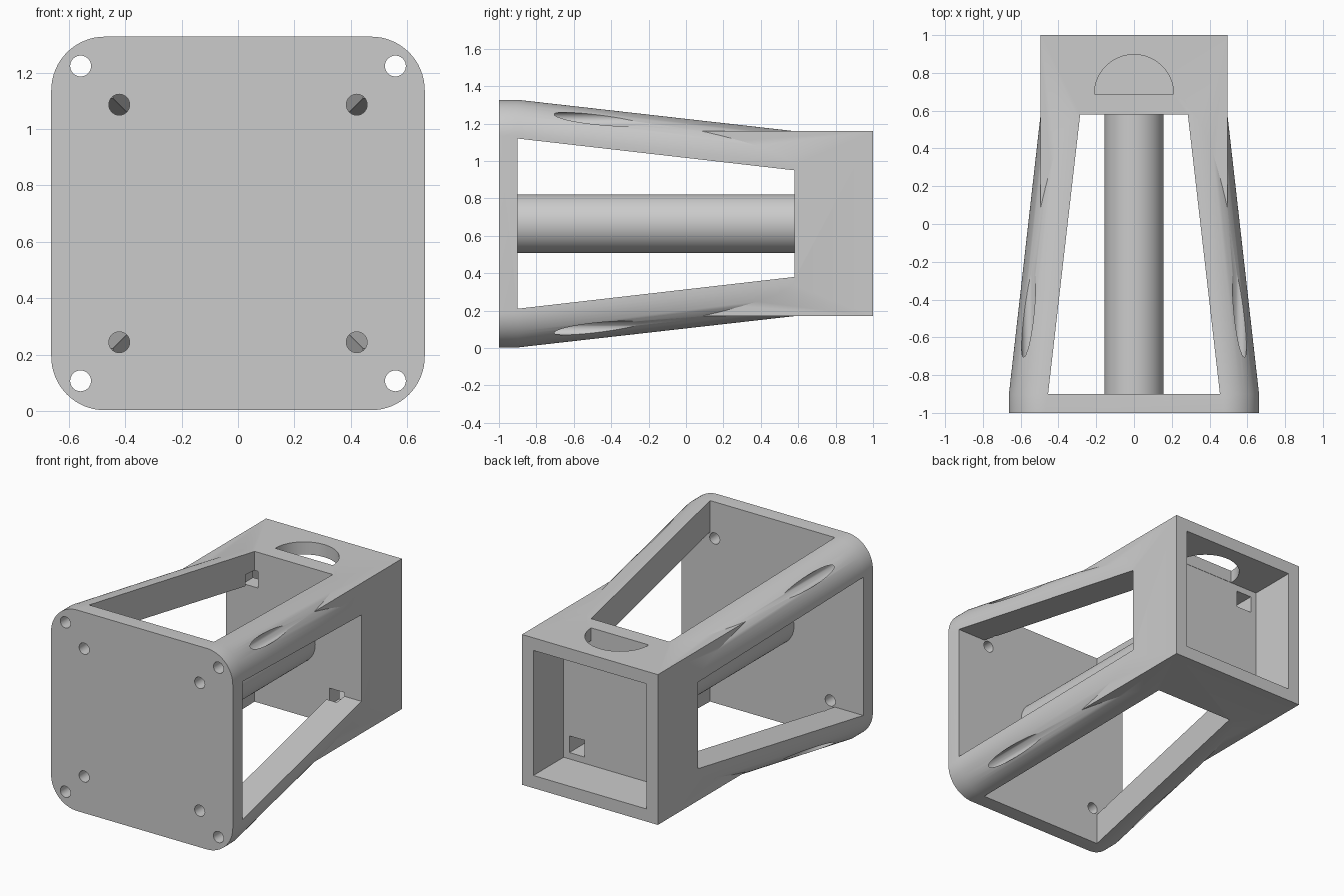
import bpy, bmesh, math
from mathutils import Matrix, Vector

cube = bpy.data.objects.get("Cube")
if cube:
    bpy.data.objects.remove(cube, do_unlink=True)

MID = 0.665      # height of the long axis
FLOOR = 0.58     # front face of the rear box

grey = bpy.data.materials.new("light grey")
grey.use_nodes = True
grey.diffuse_color = (0.6, 0.6, 0.6, 1)
grey.node_tree.nodes["Principled BSDF"].inputs["Base Color"].default_value = (0.6, 0.6, 0.6, 1)


def make(name, bm):
    bmesh.ops.recalc_face_normals(bm, faces=bm.faces)
    mesh = bpy.data.meshes.new(name)
    bm.to_mesh(mesh)
    bm.free()
    mesh.materials.append(grey)
    obj = bpy.data.objects.new(name, mesh)
    bpy.context.collection.objects.link(obj)
    return obj


def loft(name, rings):
    """Skin equal-length closed rings and cap both ends."""
    bm = bmesh.new()
    loops = [[bm.verts.new(p) for p in ring] for ring in rings]
    n = len(loops[0])
    for a, b in zip(loops, loops[1:]):
        for i in range(n):
            j = (i + 1) % n
            bm.faces.new((a[i], a[j], b[j], b[i]))
    bm.faces.new(loops[0])
    bm.faces.new(loops[-1])
    return make(name, bm)


def box(name, x, y, z):
    """Box from (min, max) pairs."""
    return loft(name, [[(x[0], v, z[0]), (x[1], v, z[0]), (x[1], v, z[1]), (x[0], v, z[1])] for v in y])


def rod(name, x, z, radius, y, sides=48):
    ring = [(radius * math.cos(math.tau * i / sides), radius * math.sin(math.tau * i / sides))
            for i in range(sides)]
    return loft(name, [[(x + u, v, z + w) for u, w in ring] for v in y])


def rounded_square(y, half, radius, steps=16):
    pts = []
    for q, (sx, sz) in enumerate([(1, 1), (-1, 1), (-1, -1), (1, -1)]):
        for k in range(steps + 1):
            a = math.pi / 2 * (q + k / steps)
            pts.append((sx * (half - radius) + radius * math.cos(a), y,
                        MID + sz * (half - radius) + radius * math.sin(a)))
    return pts


def combine(target, other, operation):
    mod = target.modifiers.new("cut", 'BOOLEAN')
    mod.operation = operation
    mod.solver = 'EXACT'
    mod.object = other
    bpy.context.view_layer.update()
    dg = bpy.context.evaluated_depsgraph_get()
    mesh = bpy.data.meshes.new_from_object(target.evaluated_get(dg))
    target.modifiers.clear()
    target.data = mesh
    bpy.data.objects.remove(other, do_unlink=True)


# Tapered body with rounded corners, joined to a sharp-edged rear box
body = loft("frame", [rounded_square(-1, 0.662, 0.19), rounded_square(-0.9, 0.662, 0.19),
                      rounded_square(0.62, 0.49, 0.19)])
combine(body, box("rear_box", (-0.495, 0.495), (0, 1), (MID - 0.495, MID + 0.495)), 'UNION')

# Trapezoid windows through both pairs of sides leave four corner struts
profile = [(-0.9, -0.455), (FLOOR, -0.285), (FLOOR, 0.285), (-0.9, 0.455)]
combine(body, loft("side_window", [[(x, y, MID + w) for y, w in profile] for x in (-1, 1)]), 'DIFFERENCE')
combine(body, loft("top_window", [[(w, y, z) for y, w in profile] for z in (-1, 2)]), 'DIFFERENCE')

# Rear pocket
combine(body, box("pocket", (-0.412, 0.412), (0.685, 1.2), (MID - 0.412, MID + 0.412)), 'DIFFERENCE')

# Half-round opening in the roof of the box
arc = [(0.21 * math.cos(math.pi * i / 32), 0.687 + 0.21 * math.sin(math.pi * i / 32)) for i in range(33)]
combine(body, loft("roof_opening", [[(x, y, z) for x, y in arc] for z in (MID + 0.3, MID + 0.7)]), 'DIFFERENCE')

# Screw holes in the front plate and square holes in the box floor
for sx in (-1, 1):
    for sz in (-1, 1):
        combine(body, rod("outer_hole", sx * 0.558, MID + sz * 0.558, 0.037, (-1.1, 0.2), 32), 'DIFFERENCE')
        combine(body, rod("inner_hole", sx * 0.421, MID + sz * 0.421, 0.037, (-1.1, -0.8), 32), 'DIFFERENCE')
        cx, cz = sx * 0.315, MID + sz * 0.315
        combine(body, box("square_hole", (cx - 0.055, cx + 0.055), (0.5, 0.75), (cz - 0.055, cz + 0.055)),
                'DIFFERENCE')

# Central column between plate and box
column = rod("central_column", 0, MID, 0.157, (-0.92, FLOOR + 0.02), 64)

for obj in (body, column):
    bpy.ops.object.select_all(action='DESELECT')
    obj.select_set(True)
    bpy.context.view_layer.objects.active = obj
    bpy.ops.object.shade_smooth_by_angle(angle=math.radians(30))
